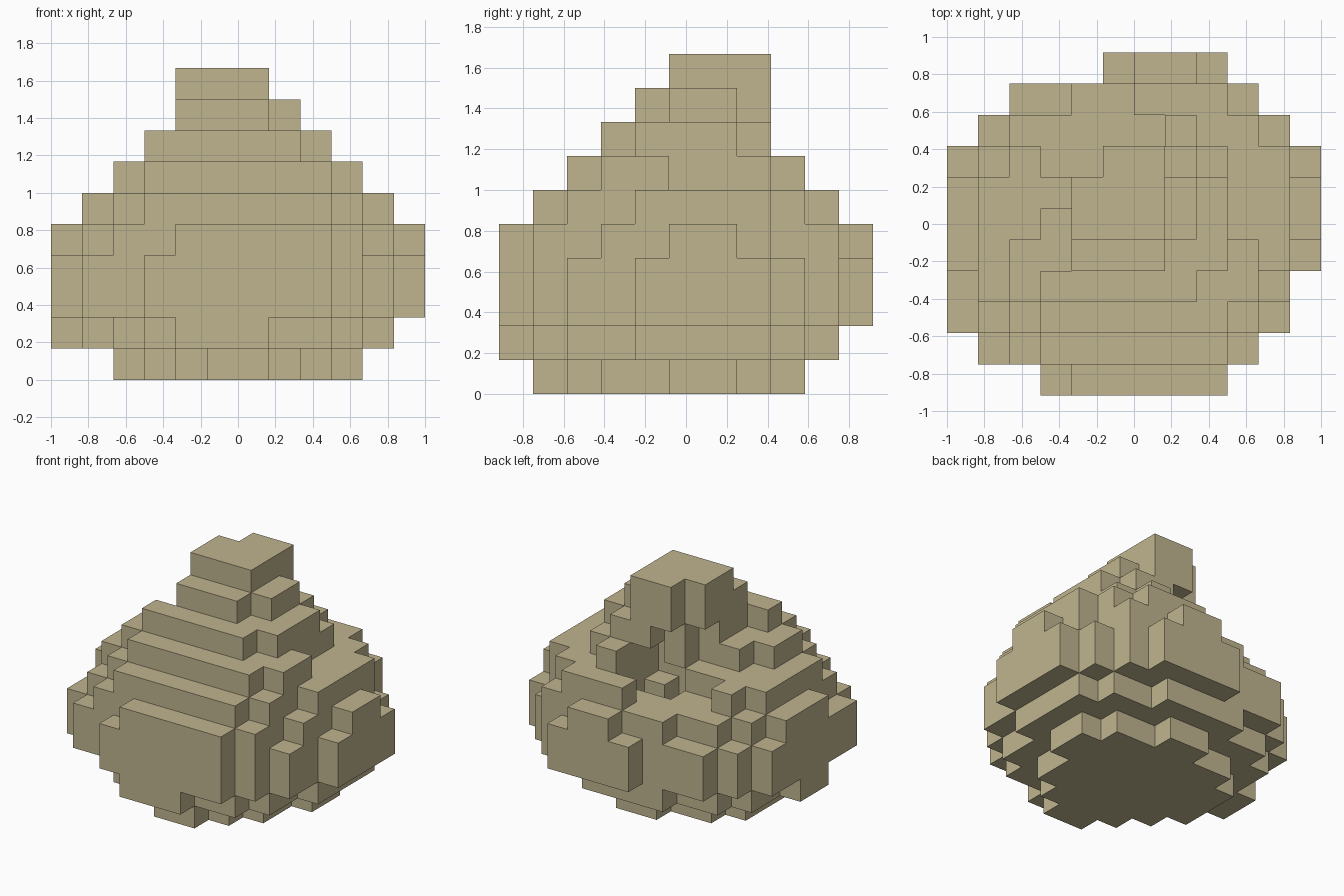
import bpy
import bmesh
from mathutils import Vector

cube = bpy.data.objects.get("Cube")
if cube:
    bpy.data.objects.remove(cube, do_unlink=True)

CELL = 1 / 6
ORIGIN = Vector((-1, -5.5 * CELL, 0))

stone = bpy.data.materials.new("sandy_stone")
stone.use_nodes = True
COLOUR = (0.53, 0.46, 0.28, 1)
stone.diffuse_color = COLOUR
stone.node_tree.nodes["Principled BSDF"].inputs["Base Color"].default_value = COLOUR


def cells_of(layers, rects):
    """All block cells of the rectangles (x start, x end, y start, y end)."""
    return {(x, y, z)
            for z in layers
            for x0, x1, y0, y1 in rects
            for x in range(x0, x1)
            for y in range(y0, y1)}


parts = {}


def tier(name, layers, rects, carved=()):
    """Register one tier of the mound, less any carved hollow."""
    parts[name] = cells_of(layers, rects) - cells_of(layers, carved)


# Foot and underside
tier("foot", [0], [(5, 7, 1, 9), (4, 8, 2, 8), (3, 9, 3, 8),
                   (2, 9, 4, 7), (2, 10, 5, 7)])
tier("underside", [1], [(4, 7, 0, 10), (4, 8, 1, 10), (3, 9, 1, 9),
                        (2, 10, 2, 9), (1, 10, 3, 8), (1, 11, 4, 8),
                        (0, 11, 4, 6)])

# Widest body
tier("body", [2, 3], [(3, 9, 0, 1), (1, 10, 1, 9), (0, 11, 2, 8),
                      (0, 12, 4, 8), (1, 11, 2, 9), (2, 10, 1, 10),
                      (5, 9, 9, 11)])
tier("shoulder", [4], [(4, 9, 0, 1), (2, 10, 1, 9), (1, 10, 2, 8),
                       (1, 11, 3, 8), (0, 11, 4, 7), (0, 12, 5, 7),
                       (4, 10, 8, 10), (6, 8, 9, 11)],
     carved=[(5, 6, 6, 8), (6, 7, 7, 8)])

# Stepped slope with the hollow at the back
tier("lower_step", [5], [(3, 9, 1, 2), (2, 10, 2, 6), (1, 10, 3, 7),
                         (1, 11, 4, 7), (2, 3, 7, 8), (7, 11, 6, 8),
                         (7, 10, 8, 9), (6, 9, 9, 10)],
     carved=[(5, 7, 6, 7)])
tier("middle_step", [6], [(3, 9, 2, 6), (2, 10, 3, 5), (5, 6, 6, 7),
                          (7, 9, 6, 8), (7, 8, 8, 9)])
tier("upper_step", [7], [(3, 8, 3, 4), (4, 9, 4, 6), (5, 9, 6, 7),
                         (6, 8, 7, 8)])

# Peak
tier("peak_base", [8], [(4, 7, 4, 7), (4, 8, 5, 7), (5, 7, 7, 8)])
tier("peak_top", [9], [(4, 7, 5, 7), (5, 7, 7, 8)])

solid = set().union(*parts.values())


def build(name, cells):
    """Make the outer faces of a tier's blocks and merge the flat areas."""
    bm = bmesh.new()
    corners = {}

    def corner(point):
        if point not in corners:
            corners[point] = bm.verts.new(ORIGIN + Vector(point) * CELL)
        return corners[point]

    for cell in sorted(cells):
        for axis in range(3):
            u, v = (axis + 1) % 3, (axis + 2) % 3
            for side in (0, 1):
                neighbour = list(cell)
                neighbour[axis] += 2 * side - 1
                if tuple(neighbour) in solid:
                    continue
                ring = []
                for du, dv in ((0, 0), (1, 0), (1, 1), (0, 1)):
                    point = list(cell)
                    point[axis] += side
                    point[u] += du
                    point[v] += dv
                    ring.append(corner(tuple(point)))
                bm.faces.new(ring if side else ring[::-1])

    bmesh.ops.dissolve_limit(bm, angle_limit=0.01, verts=bm.verts, edges=bm.edges)
    mesh = bpy.data.meshes.new(name)
    bm.to_mesh(mesh)
    bm.free()
    mesh.materials.append(stone)
    bpy.context.scene.collection.objects.link(bpy.data.objects.new(name, mesh))


for part_name, part_cells in parts.items():
    build(part_name, part_cells)
